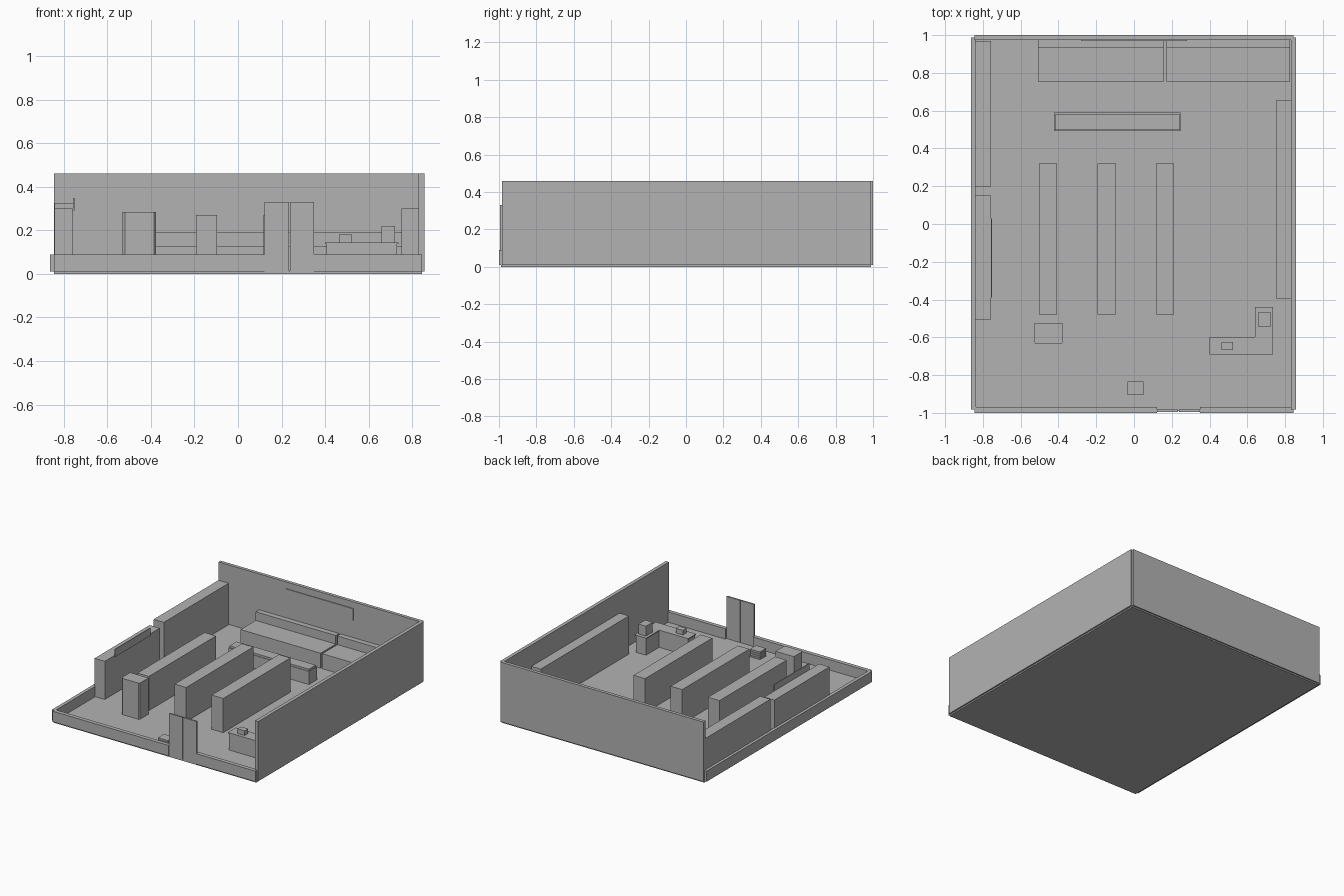
import bpy
import bmesh

grey = bpy.data.materials.new("plain_grey")
grey.diffuse_color = (0.45, 0.45, 0.45, 1)
FLOOR = 0.01


def finish(name, bm):
    bmesh.ops.recalc_face_normals(bm, faces=bm.faces)
    mesh = bpy.data.meshes.new(name)
    bm.to_mesh(mesh)
    bm.free()
    mesh.materials.append(grey)
    obj = bpy.data.objects.new(name, mesh)
    bpy.context.collection.objects.link(obj)
    return obj


def prism(name, outline, z0, z1):
    """Extrude a plan outline from z0 up to z1."""
    bm = bmesh.new()
    face = bm.faces.new([bm.verts.new((x, y, z0)) for x, y in outline])
    up = bmesh.ops.extrude_face_region(bm, geom=[face])["geom"]
    for v in up:
        if isinstance(v, bmesh.types.BMVert):
            v.co.z = z1
    return finish(name, bm)


def box(name, x0, x1, y0, y1, z1, z0=FLOOR):
    return prism(name, [(x0, y0), (x1, y0), (x1, y1), (x0, y1)], z0, z1)


# Floor and walls: tall at back and right, cut low at front and left
box("floor", -0.845, 0.845, -0.99, 0.99, 0.012, 0)
box("back_wall", -0.845, 0.845, 0.975, 1.0, 0.46)
box("right_wall", 0.83, 0.857, -0.983, 0.987, 0.46)
box("left_wall", -0.863, -0.837, -0.983, 0.987, 0.09)
box("front_wall_left", -0.845, 0.122, -1.0, -0.97, 0.09)
box("front_wall_right", 0.35, 0.845, -1.0, -0.97, 0.09)

# Double door in the front opening
box("door_left", 0.122, 0.234, -0.995, -0.983, 0.33)
box("door_right", 0.238, 0.35, -0.995, -0.983, 0.33)

# Shelving along the side walls
box("left_rear_shelf", -0.842, -0.757, 0.198, 0.97, 0.325)
box("left_front_shelf", -0.842, -0.757, -0.505, 0.15, 0.30)
box("right_shelf", 0.752, 0.83, -0.395, 0.655, 0.30)

# Sign plates
box("left_sign", -0.757, -0.751, -0.39, 0.03, 0.348, 0.29)
box("back_sign", -0.28, 0.28, 0.969, 0.975, 0.41, 0.32)

# Three free-standing aisle shelves
for x0 in (-0.503, -0.192, 0.117):
    box("aisle_shelf", x0, x0 + 0.096, -0.48, 0.32, 0.27)

# Low chillers with raised backs along the back wall
for x0, x1 in ((-0.507, 0.16), (0.173, 0.825)):
    box("chiller_base", x0, x1, 0.755, 0.937, 0.125)
    box("chiller_back", x0, x1, 0.935, 0.975, 0.19)

# Island freezer with lid
box("island_base", -0.423, 0.247, 0.493, 0.59, 0.11)
box("island_lid", -0.419, 0.243, 0.497, 0.58, 0.125, 0.11)

# Upright cabinet with clipped front corners
prism("cabinet", [(-0.52, -0.635), (-0.385, -0.635), (-0.377, -0.627),
                  (-0.377, -0.527), (-0.53, -0.527), (-0.53, -0.627)], FLOOR, 0.285)


# L-shaped checkout counter, slab slightly wider than its base
def counter(name, inset, z0, z1):
    i = inset
    prism(name, [(0.4 + i, -0.692 + i), (0.737 - i, -0.692 + i), (0.737 - i, -0.44 - i),
                 (0.64 + i, -0.44 - i), (0.64 + i, -0.597 - i), (0.4 + i, -0.597 - i)], z0, z1)


counter("counter_base", 0.006, FLOOR, 0.138)
counter("counter_top", 0, 0.138, 0.145)
box("till", 0.463, 0.523, -0.667, -0.625, 0.18, 0.145)
box("counter_machine", 0.66, 0.722, -0.545, -0.465, 0.22, 0.145)

# Stack of shopping baskets near the entrance
for i in range(4):
    z = FLOOR + i * 0.016
    box("basket", -0.034, 0.05, -0.905, -0.833, z + 0.013, z)
